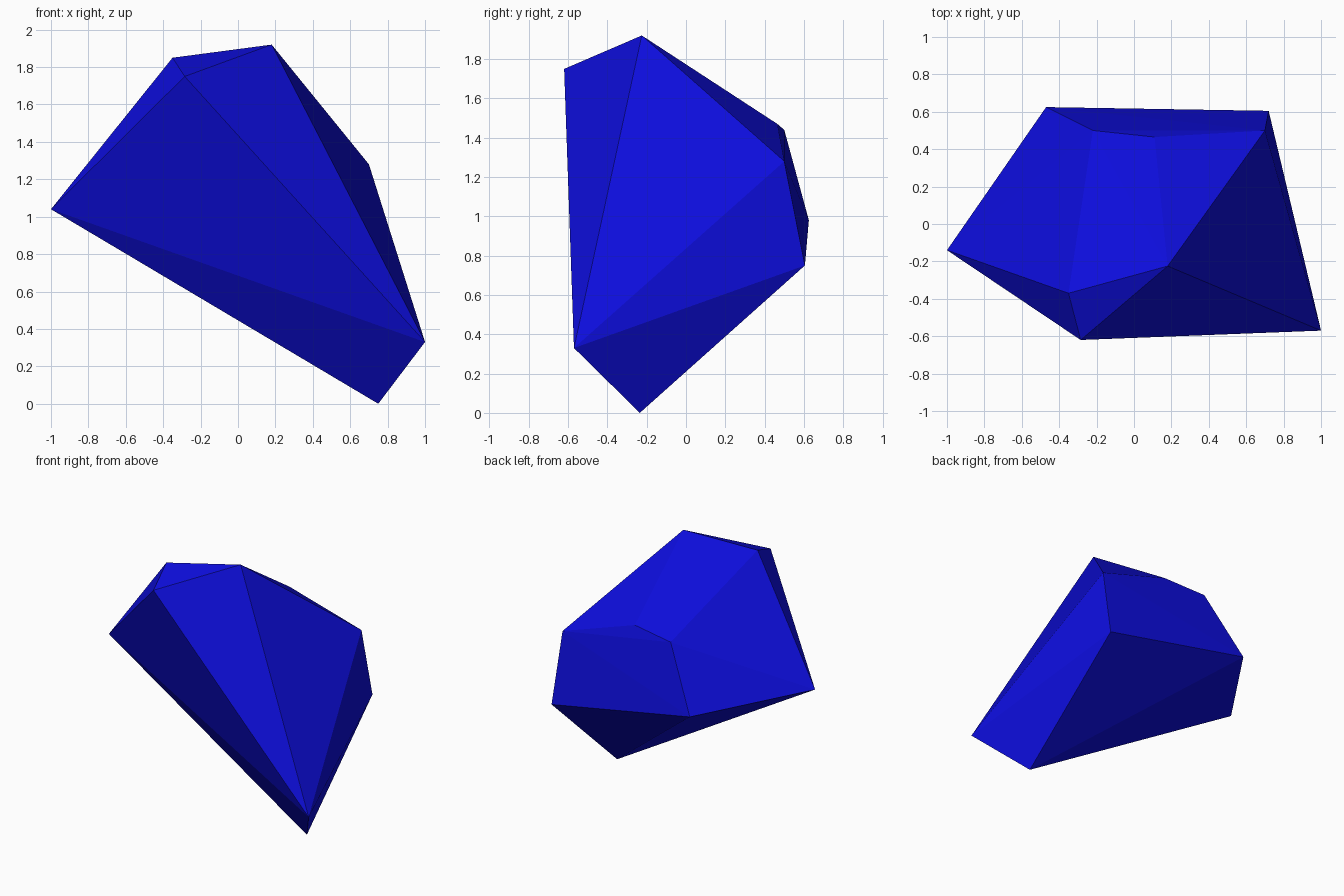
import bpy, bmesh

if "Cube" in bpy.data.objects:
    bpy.data.objects.remove(bpy.data.objects["Cube"])

# Corner points of the faceted stone
corners = [
    (-1.00, -0.14, 1.04),   # left tip
    (-0.35, -0.37, 1.85),   # upper ridge
    (-0.285, -0.62, 1.75),
    (0.18, -0.225, 1.92),   # peak
    (0.70, 0.50, 1.28),     # right shoulder
    (1.00, -0.57, 0.33),    # right tip
    (0.75, -0.235, 0.00),   # foot
    (0.72, 0.605, 0.75),    # back edge
    (-0.47, 0.625, 0.98),
    (-0.22, 0.50, 1.44),    # back bevel
    (0.11, 0.465, 1.47),
]

blue = bpy.data.materials.new("deep_blue")
blue.diffuse_color = (0.004, 0.004, 0.70, 1)
blue.use_nodes = True
blue.node_tree.nodes["Principled BSDF"].inputs["Base Color"].default_value = blue.diffuse_color

# Wrap the corners in a convex, flat-sided shell
bm = bmesh.new()
for c in corners:
    bm.verts.new(c)
bmesh.ops.convex_hull(bm, input=bm.verts[:])
bmesh.ops.recalc_face_normals(bm, faces=bm.faces[:])
mesh = bpy.data.meshes.new("rock")
bm.to_mesh(mesh)
bm.free()
mesh.materials.append(blue)
rock = bpy.data.objects.new("rock", mesh)
bpy.context.collection.objects.link(rock)
